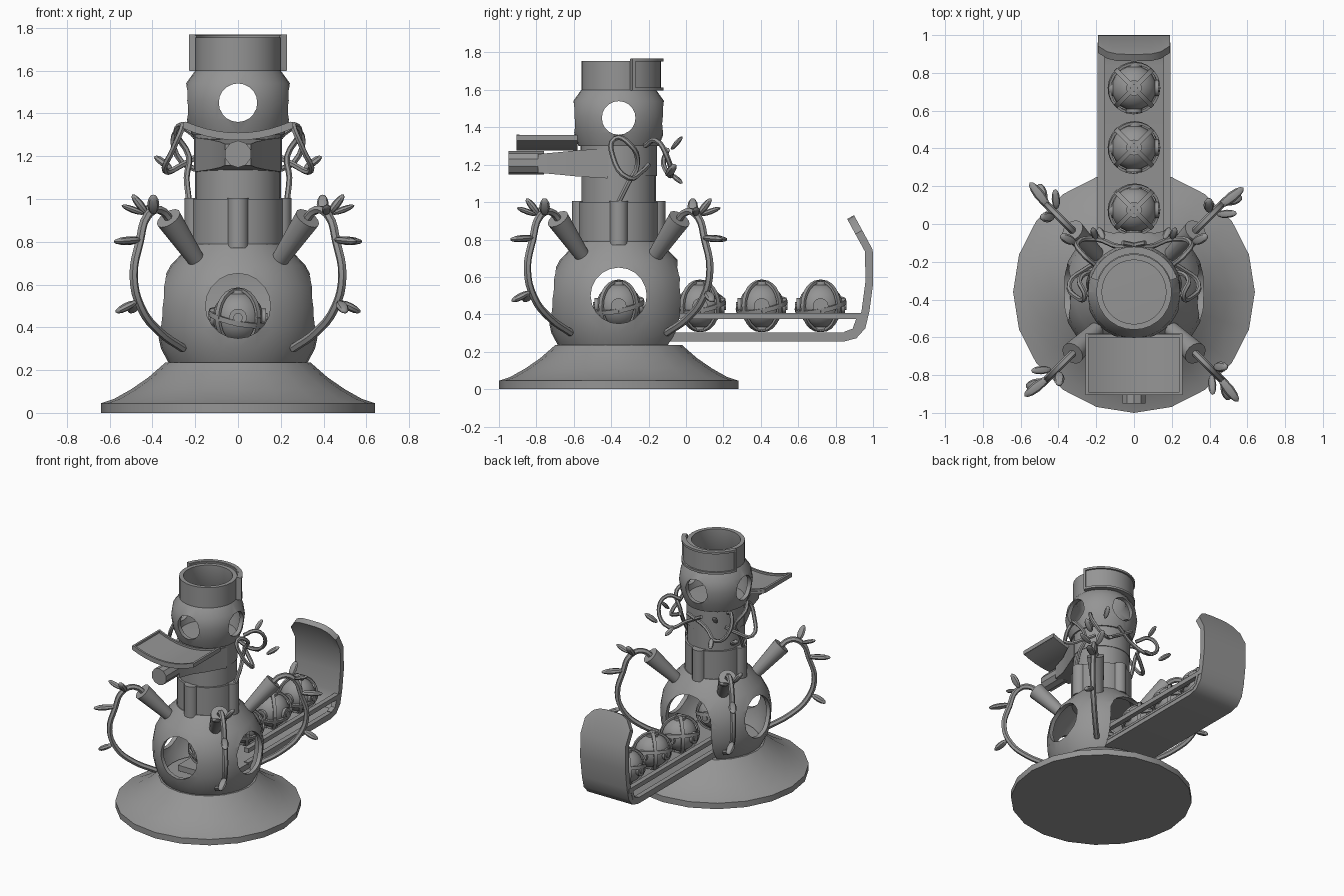
import bpy, bmesh, math
from mathutils import Vector, Matrix

cube = bpy.data.objects.get("Cube")
if cube:
    bpy.data.objects.remove(cube, do_unlink=True)

CY = -0.36          # y of the tower axis
gray = bpy.data.materials.new("plain gray")
gray.use_nodes = True
COLOR = (0.3, 0.3, 0.3, 1)
gray.diffuse_color = COLOR
gray.node_tree.nodes["Principled BSDF"].inputs["Base Color"].default_value = COLOR


def add(name, bm, smooth=True, thick=0, offset=-1):
    """Turn a bmesh into an object, optionally thickened into a shell."""
    bmesh.ops.recalc_face_normals(bm, faces=bm.faces)
    me = bpy.data.meshes.new(name)
    bm.to_mesh(me)
    bm.free()
    ob = bpy.data.objects.new(name, me)
    bpy.context.collection.objects.link(ob)
    me.materials.append(gray)
    if thick:
        mod = ob.modifiers.new("shell", 'SOLIDIFY')
        mod.thickness, mod.offset = thick, offset
        bake(ob)
    if smooth:
        shade(ob)
    return ob


def shade(ob):
    bpy.ops.object.select_all(action='DESELECT')
    ob.select_set(True)
    bpy.context.view_layer.objects.active = ob
    bpy.ops.object.shade_smooth_by_angle(angle=math.radians(35))


def bake(ob):
    dg = bpy.context.evaluated_depsgraph_get()
    dg.update()
    me = bpy.data.meshes.new_from_object(ob.evaluated_get(dg))
    ob.modifiers.clear()
    ob.data = me


def lathe(name, profile, sides=24, thick=0):
    bm = bmesh.new()
    vs = [bm.verts.new((r, CY, z)) for r, z in profile]
    es = [bm.edges.new(p) for p in zip(vs, vs[1:])]
    bmesh.ops.spin(bm, geom=vs + es, cent=(0, CY, 0), axis=(0, 0, 1),
                   angle=2 * math.pi, steps=sides)
    bmesh.ops.remove_doubles(bm, verts=bm.verts, dist=1e-4)
    return add(name, bm, True, thick)


def box(name, lo, hi):
    bm = bmesh.new()
    lo, hi = Vector(lo), Vector(hi)
    bmesh.ops.create_cube(bm, size=1, matrix=Matrix.Translation((lo + hi) / 2)
                          @ Matrix.Diagonal((hi - lo).to_4d()))
    return add(name, bm, False)


def cone(name, a, b, r1, r2, sides=16):
    a, b = Vector(a), Vector(b)
    rot = (b - a).to_track_quat('Z', 'Y').to_matrix().to_4x4()
    bm = bmesh.new()
    bmesh.ops.create_cone(bm, cap_ends=True, segments=sides, radius1=r1, radius2=r2,
                          depth=(b - a).length,
                          matrix=Matrix.Translation((a + b) / 2) @ rot)
    return add(name, bm)


def leaf(name, base, tip, r=0.026):
    base, tip = Vector(base), Vector(tip)
    rot = (tip - base).to_track_quat('Z', 'Y').to_matrix().to_4x4()
    size = Matrix.Diagonal((r, r * 0.7, (tip - base).length / 2, 1))
    bm = bmesh.new()
    bmesh.ops.create_uvsphere(bm, u_segments=8, v_segments=6, radius=1,
                              matrix=Matrix.Translation((base + tip) / 2) @ rot @ size)
    return add(name, bm)


def tube(name, pts, r):
    cu = bpy.data.curves.new(name, 'CURVE')
    cu.dimensions, cu.bevel_depth, cu.bevel_resolution = '3D', r, 1
    cu.resolution_u, cu.use_fill_caps = 4, True
    sp = cu.splines.new('BEZIER')
    sp.bezier_points.add(len(pts) - 1)
    for bp, p in zip(sp.bezier_points, pts):
        bp.co = p
        bp.handle_left_type = bp.handle_right_type = 'AUTO'
    tmp = bpy.data.objects.new(name, cu)
    bpy.context.collection.objects.link(tmp)
    bpy.context.view_layer.update()
    me = bpy.data.meshes.new_from_object(
        tmp.evaluated_get(bpy.context.evaluated_depsgraph_get()))
    bpy.data.objects.remove(tmp, do_unlink=True)
    bm = bmesh.new()
    bm.from_mesh(me)
    return add(name, bm)


def cut(ob, cutters):
    for c in cutters:
        mod = ob.modifiers.new("cut", 'BOOLEAN')
        mod.operation, mod.object, mod.solver = 'DIFFERENCE', c, 'EXACT'
        bake(ob)
        bpy.data.objects.remove(c, do_unlink=True)
    shade(ob)


def sheet(name, rows, thick, offset=0):
    """Thickened grid from rows of points."""
    bm = bmesh.new()
    g = [[bm.verts.new(p) for p in row] for row in rows]
    for r0, r1 in zip(g, g[1:]):
        for i in range(len(r0) - 1):
            bm.faces.new((r0[i], r0[i + 1], r1[i + 1], r1[i]))
    return add(name, bm, True, thick, offset)


# Flared foot
lathe("base", [(0, 0), (.64, 0), (.64, .045), (.58, .065), (.5, .11), (.42, .165),
               (.34, .235), (0, .235)], 20)

# Round body shell with portholes and a rear doorway
body = lathe("body", [(.325, .235), (.36, .3), (.38, .39), (.385, .49), (.368, .59),
                      (.315, .69), (.22, .79), (0, .79)], 28, .03)
cut(body, [cone("cutter", (0, CY, .5), (0, -.9, .5), .152, .152, 20),
           cone("cutter", (-.6, CY, .5), (.6, CY, .5), .15, .15, 20),
           box("cutter", (-.19, CY + .1, .2), (.19, .3, .5)),
           cone("cutter", (0, CY + .1, .5), (0, .3, .5), .19, .19, 20)])

# Collar, neck and ribs
lathe("collar", [(.215, .78), (.215, 1.0), (.17, 1.0)], 24)
lathe("neck", [(.2, .78), (.2, 1.14), (.205, 1.14), (.205, 1.3), (0, 1.3)], 24)
for i in range(4):
    a = i * math.pi / 2
    x, y = .2 * math.cos(a), CY + .2 * math.sin(a)
    cone("collar_rib", (x, y, .77), (x, y, 1.005), .05, .05, 12)

# Head shell with four portholes and an open chimney
head = lathe("head", [(0, 1.3), (.215, 1.3), (.242, 1.37), (.255, 1.46), (.243, 1.54),
                      (.2, 1.6), (.2, 1.755)], 28, .03)
cut(head, [cone("cutter", (0, -.8, 1.45), (0, .1, 1.45), .09, .09, 20),
           cone("cutter", (-.5, CY, 1.45), (.5, CY, 1.45), .09, .09, 20)])


# Framed plate wrapped round the back of the chimney
def arc(r, a0, a1, z, n=12):
    angs = [math.radians(a0 + (a1 - a0) * i / n) for i in range(n + 1)]
    return [(r * math.cos(a), CY + r * math.sin(a), z) for a in angs]


sheet("chimney_plate", [arc(.215, 18, 162, 1.6), arc(.215, 18, 162, 1.765)], .025)
for z in (1.598, 1.752):
    sheet("plate_frame", [arc(.225, 18, 162, z), arc(.225, 18, 162, z + .016)], .03)
for a in (18, 158):
    sheet("plate_end", [arc(.225, a, a + 4, 1.6, 1), arc(.225, a, a + 4, 1.768, 1)], .03)

# Spout with a tapered throat
cone("spout", (0, -.95, 1.21), (0, -.76, 1.21), .063, .063, 10)
bm = bmesh.new()
rings = []
for y, w, h in ((-.79, .06, .05), (-.68, .085, .06), (-.58, .13, .07), (-.42, .2, .08)):
    rings.append([bm.verts.new((sx * w, y, 1.207 + sz * h))
                  for sx, sz in ((-1, -1), (1, -1), (1, 1), (-1, 1))])
for r0, r1 in zip(rings, rings[1:]):
    for i in range(4):
        j = (i + 1) % 4
        bm.faces.new((r0[i], r0[j], r1[j], r1[i]))
bm.faces.new(rings[0])
bm.faces.new(rings[-1])
add("spout_throat", bm)

# Sagging tray above the spout, with a raised rim
xs = [-.25 + .05 * i for i in range(11)]


def sag(x):
    return 1.285 + .85 * x * x


sheet("tray", [[(x, y, sag(x)) for x in xs] for y in (-.905, -.58)], .02)
for y in (-.905, -.6):
    sheet("tray_rim", [[(x, y + d, sag(x) + .012) for x in xs] for d in (0, .015)], .025)
for s in (-1, 1):
    box("tray_side_rim", (s * .25 - .008, -.905, 1.33), (s * .25 + .008, -.58, 1.36))

# Ramp that curls up into a round-topped end
path = [(-.45, .275), (.84, .275), (.9, .29), (.94, .335), (.96, .42), (.98, .57),
        (.978, .74), (.88, .92)]
rows = []
for i in range(9):
    x = -.19 + .0475 * i
    k = .45 * abs(x / .19) ** 4
    tip = Vector(path[-1]).lerp(Vector(path[-2]), k)
    rows.append([(x, y, z) for y, z in path[:-1] + [tuple(tip)]])
sheet("ramp", rows, .042)
for s in (-1, 1):
    box("side_rail", (s * .175 - .018, -.15, .375), (s * .175 + .018, .96, .408))
    box("ramp_curb", (s * .175 - .018, -.15, .285), (s * .175 + .018, .88, .302))
    sheet("rail_end", [[(s * .175 + d, y, z) for y, z in
                        ((.85, .295), (.9, .315), (.93, .395))] for d in (-.018, .018)], .025)


# Banded balls: one in the body and three along the ramp
def ball(y):
    c = Vector((0, y, .445))
    bm = bmesh.new()
    bmesh.ops.create_uvsphere(bm, u_segments=20, v_segments=12, radius=.12,
                              matrix=Matrix.Translation(c))
    add("ball", bm)
    tilt = Matrix.Rotation(.2, 3, 'Y') @ Matrix.Rotation(.2, 3, 'X')
    for rot in (tilt, *(Matrix.Rotation(s * math.pi / 4, 3, 'Z')
                        @ Matrix.Rotation(math.pi / 2, 3, 'X') for s in (-1, 1))):
        band = [[], []]
        for i in range(25):
            a = i * math.pi / 12
            for k in (0, 1):
                p = Vector((.133 * math.cos(a), .133 * math.sin(a), .024 * k - .012))
                band[k].append(c + rot @ p)
        sheet("ball_band", band, .014)
    for d in ((1, 0, 0), (0, 1, 0), (0, 0, 1)):
        d = Vector(d)
        cone("ball_button", c - d * .13, c + d * .13, .042, .042, 12)
        cone("ball_pin", c - d * .138, c + d * .138, .022, .022, 10)


for y in (CY, .075, .405, .72):
    ball(y)

# Four diagonal nozzles, each feeding a leafy vine back to the body
for i in range(4):
    a = math.pi / 4 + i * math.pi / 2

    def at(r, z, t=0):
        return (r * math.cos(a) - t * math.sin(a), CY + r * math.sin(a) + t * math.cos(a), z)

    cone("nozzle", at(.27, .71), at(.46, .91), .04, .062, 14)
    tube("vine", [at(.42, .87), at(.52, .95), at(.6, .92), at(.65, .8), at(.69, .64),
                  at(.64, .49), at(.52, .38), at(.36, .3)], .02)
    leaf("leaf", at(.58, .93, .02), at(.63, 1.02, .07), .028)
    leaf("leaf", at(.64, .81), at(.8, .8, -.02), .028)
    leaf("leaf", at(.67, .52), at(.76, .47, -.05), .028)
    leaf("leaf", at(.6, .93, -.02), at(.68, .97, -.09), .022)

# Small vines wound round the neck
for s in (-1, 1):
    tube("neck_vine", [(s * .23, -.36, 1.0), (s * .24, -.31, 1.1), (s * .23, -.26, 1.2),
                       (s * .29, -.3, 1.31), (s * .26, -.38, 1.34), (s * .3, -.39, 1.24),
                       (s * .34, -.31, 1.13), (s * .26, -.24, 1.16), (s * .19, -.2, 1.2)], .014)
    tube("back_vine", [(s * .2, -.22, 1.3), (s * .27, -.16, 1.33), (s * .3, -.1, 1.24),
                       (s * .2, -.08, 1.14), (s * .08, -.12, 1.2), (s * -.06, -.1, 1.28)], .014)
    leaf("leaf", (s * .31, -.1, 1.14), (s * .39, -.06, 1.2))
    leaf("leaf", (s * .2, -.08, 1.28), (s * .22, -.02, 1.35), .02)
    leaf("leaf", (s * .16, -.08, 1.15), (s * .19, -.02, 1.1), .02)
